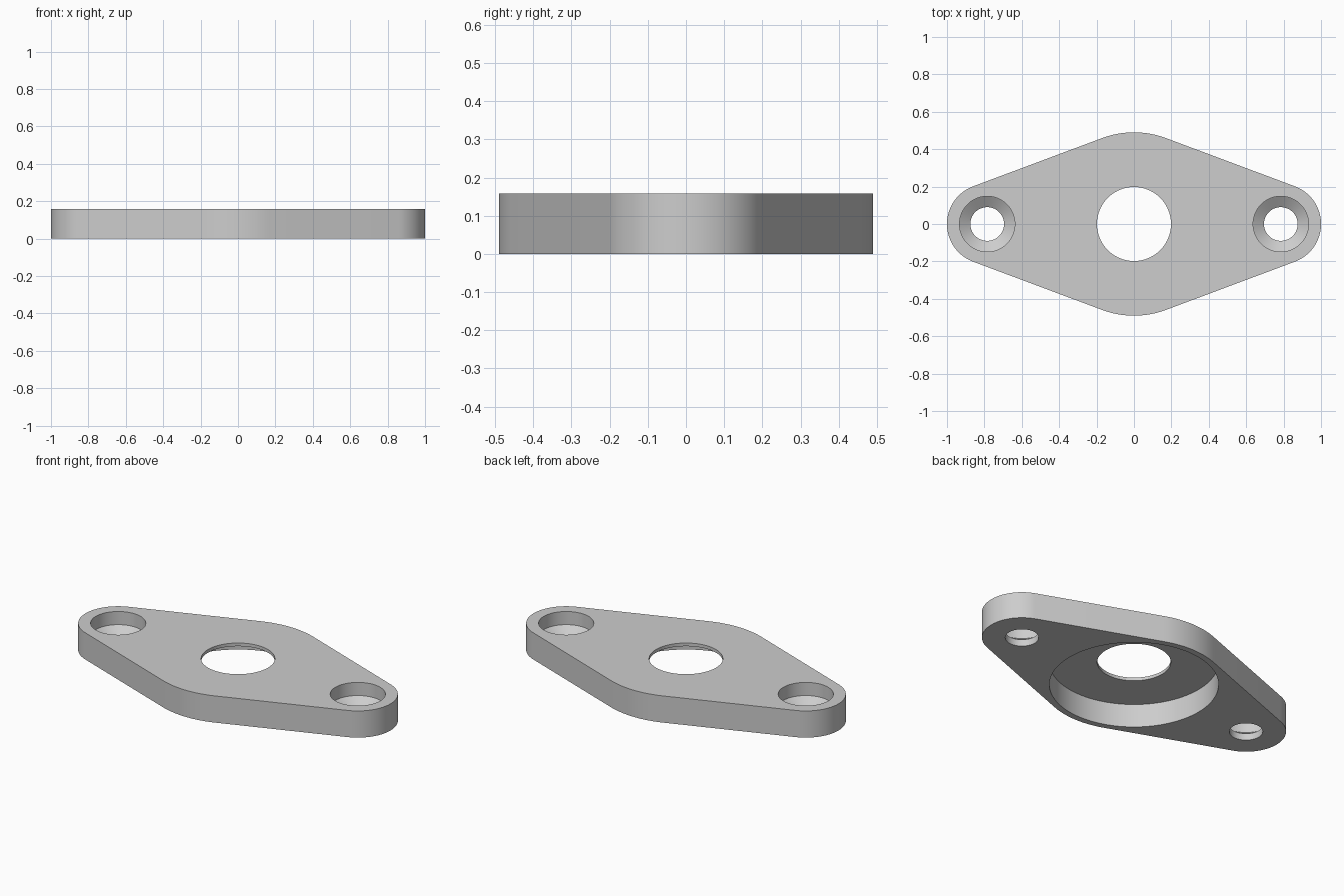
import bpy, bmesh, math

if "Cube" in bpy.data.objects:
    bpy.data.objects.remove(bpy.data.objects["Cube"])

THICK = 0.158               # plate thickness
END_X, END_R = 0.785, 0.215 # rounded ends
MID_R = 0.49                # rounded middle
SEG = 96

steel = bpy.data.materials.new("light grey metal")
steel.diffuse_color = (0.61, 0.61, 0.61, 1)
steel.use_nodes = True
steel.node_tree.nodes["Principled BSDF"].inputs["Base Color"].default_value = steel.diffuse_color


def make_object(name, bm):
    bmesh.ops.recalc_face_normals(bm, faces=bm.faces[:])
    mesh = bpy.data.meshes.new(name)
    bm.to_mesh(mesh)
    bm.free()
    mesh.materials.append(steel)
    obj = bpy.data.objects.new(name, mesh)
    bpy.context.collection.objects.link(obj)
    return obj


def arc(cx, r, start, end, steps):
    return [(cx + r * math.cos(start + (end - start) * i / steps),
             r * math.sin(start + (end - start) * i / steps))
            for i in range(steps + 1)]


def turned(name, profile, x):
    """Closed solid of revolution from (radius, z) points, bottom to top."""
    bm = bmesh.new()
    rings = [[bm.verts.new((x + r * math.cos(math.tau * i / SEG),
                            r * math.sin(math.tau * i / SEG), z))
              for i in range(SEG)] for r, z in profile]
    for low, high in zip(rings, rings[1:]):
        for i in range(SEG):
            j = (i + 1) % SEG
            bm.faces.new((low[i], low[j], high[j], high[i]))
    bm.faces.new(rings[0])
    bm.faces.new(rings[-1])
    obj = make_object(name, bm)
    obj.hide_render = True
    return obj


# Plate outline: three circles joined by tangent lines
t = math.acos((MID_R - END_R) / END_X)
outline = (arc(END_X, END_R, -t, t, 40)
           + arc(0, MID_R, t, math.pi - t, 20)
           + arc(-END_X, END_R, math.pi - t, math.pi + t, 40)
           + arc(0, MID_R, math.pi + t, math.tau - t, 20))
bm = bmesh.new()
base = bm.faces.new([bm.verts.new((x, y, 0)) for x, y in outline])
top = bmesh.ops.extrude_face_region(bm, geom=[base], use_keep_orig=True)
bmesh.ops.translate(bm, vec=(0, 0, THICK),
                    verts=[v for v in top["geom"] if isinstance(v, bmesh.types.BMVert)])
plate = make_object("flange_plate", bm)

# Centre bore with a wide recess underneath
cutters = [turned("centre_bore_cutter",
                  [(0.454, -0.1), (0.454, 0.139), (0.198, 0.139), (0.198, 0.3)], 0)]
# Bolt holes with a conical seat and a straight head pocket
for side, x in (("left", -END_X), ("right", END_X)):
    cutters.append(turned(side + "_bolt_hole_cutter",
                          [(0.09, -0.1), (0.09, 0.04), (0.148, 0.08), (0.148, 0.3)], x))

bpy.context.view_layer.objects.active = plate
plate.select_set(True)
for cutter in cutters:
    mod = plate.modifiers.new(cutter.name, 'BOOLEAN')
    mod.operation = 'DIFFERENCE'
    mod.solver = 'EXACT'
    mod.object = cutter
    bpy.ops.object.modifier_apply(modifier=mod.name)
for cutter in cutters:
    bpy.data.objects.remove(cutter)

bpy.ops.object.shade_smooth_by_angle(angle=math.radians(25))
